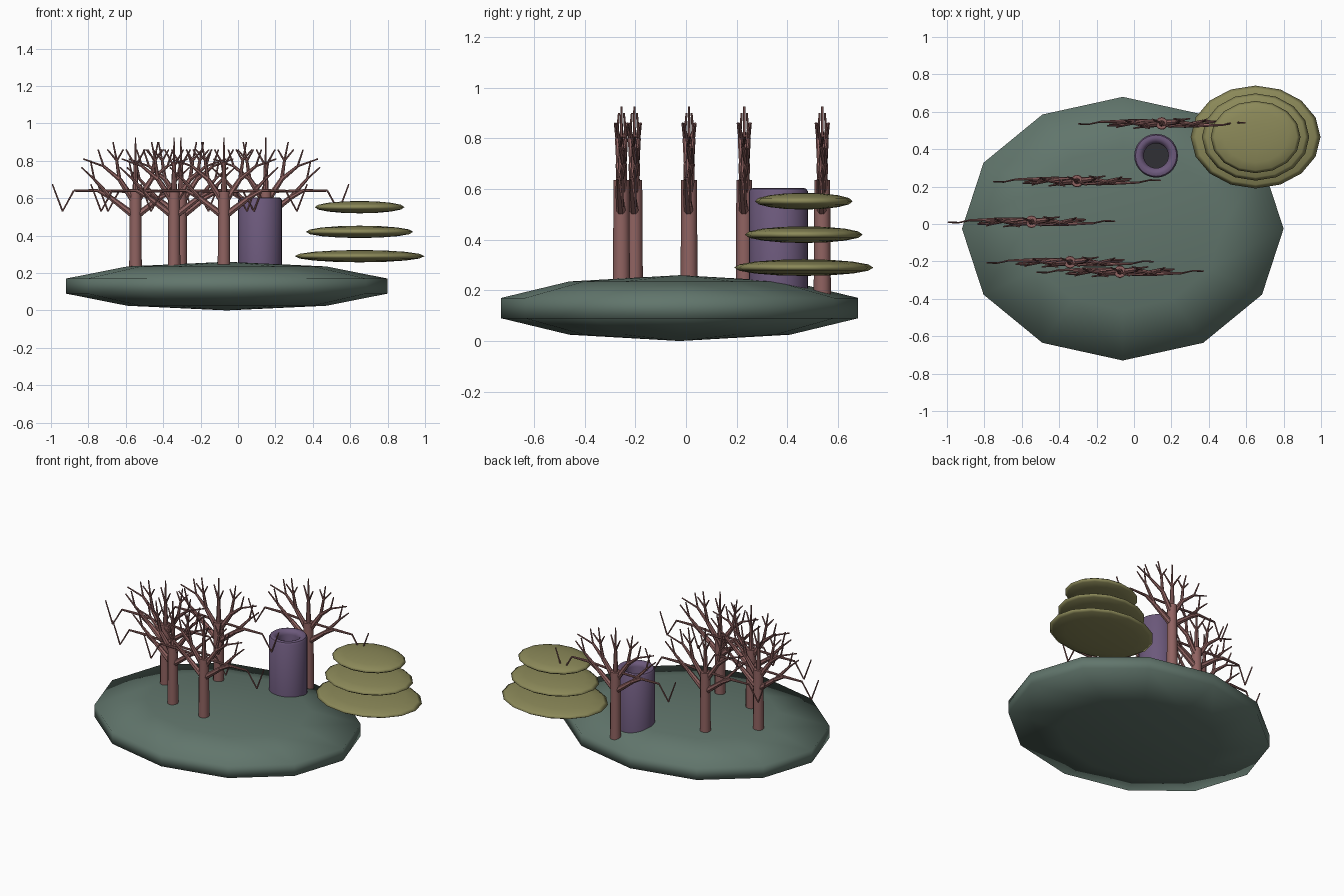
import bpy, bmesh, math
from mathutils import Vector, Matrix

if "Cube" in bpy.data.objects:
    bpy.data.objects.remove(bpy.data.objects["Cube"])


def material(name, rgb):
    m = bpy.data.materials.new(name)
    m.diffuse_color = (*rgb, 1)
    m.use_nodes = True
    m.node_tree.nodes["Principled BSDF"].inputs["Base Color"].default_value = m.diffuse_color
    return m


GREEN = material("moss", (0.12, 0.18, 0.15))
BARK = material("bark", (0.28, 0.125, 0.12))
OLIVE = material("olive", (0.26, 0.25, 0.10))
PURPLE = material("purple", (0.15, 0.10, 0.20))
DARK = material("dark", (0.03, 0.03, 0.035))


def to_mesh(bm, name, mat, angle=40):
    me = bpy.data.meshes.new(name)
    bmesh.ops.recalc_face_normals(bm, faces=bm.faces)
    bm.to_mesh(me)
    bm.free()
    me.materials.append(mat)
    me.polygons.foreach_set("use_smooth", [True] * len(me.polygons))
    me.set_sharp_from_angle(angle=math.radians(angle))
    return me


def add(name, me, loc=(0, 0, 0)):
    ob = bpy.data.objects.new(name, me)
    ob.location = loc
    bpy.context.collection.objects.link(ob)
    return ob


def ellipsoid(name, loc, radii, segs, rings, mat):
    bm = bmesh.new()
    bmesh.ops.create_uvsphere(bm, u_segments=segs, v_segments=rings, radius=1)
    bmesh.ops.scale(bm, vec=radii, verts=bm.verts)
    return add(name, to_mesh(bm, name, mat, 180), loc)


def rod(bm, a, b, r1, r2, sides):
    a, b = Vector(a), Vector(b)
    d = b - a
    rot = d.to_track_quat('Z', 'Y').to_matrix().to_4x4()
    bmesh.ops.create_cone(bm, cap_ends=True, segments=sides, radius1=r1, radius2=r2,
                          depth=d.length, matrix=Matrix.Translation((a + b) / 2) @ rot)


# Low-poly ground mound
ellipsoid("ground_mound", (-0.06, -0.025, 0.13), (0.904, 0.741, 0.13), 12, 5, GREEN)

# Bush made of three floating flattened tiers
for i, (rx, ry, z) in enumerate([(0.347, 0.275, 0.29), (0.287, 0.233, 0.42), (0.24, 0.193, 0.552)]):
    ellipsoid(f"bush_tier_{i + 1}", (0.65, 0.465, z), (rx, ry, 0.033), 16, 8, OLIVE)

# Hollow round tower with softened rim
profile = [(0.117, 0.2), (0.117, 0.59), (0.11, 0.601), (0.096, 0.605),
           (0.082, 0.601), (0.07, 0.59), (0.066, 0.575), (0.066, 0.23)]
bm = bmesh.new()
vs = [bm.verts.new((r, 0, z)) for r, z in profile]
es = [bm.edges.new(p) for p in zip(vs, vs[1:] + vs[:1])]
bmesh.ops.spin(bm, geom=vs + es, cent=(0, 0, 0), axis=(0, 0, 1), angle=math.tau, steps=28)
bmesh.ops.remove_doubles(bm, verts=bm.verts, dist=1e-4)
add("tower", to_mesh(bm, "tower", PURPLE), (0.118, 0.365, 0))
bm = bmesh.new()
bmesh.ops.create_cone(bm, cap_ends=True, segments=28, radius1=0.067, radius2=0.067, depth=0.03)
add("tower_floor", to_mesh(bm, "tower_floor", DARK), (0.118, 0.365, 0.24))

# One side of the fan of branches: x, z start; x, z end; start and end radius; sideways offset of the end
branches = [
    (0, .57, .085, .70, .019, .013, .010), (.085, .70, .10, .80, .011, .008, .018),
    (.10, .80, .12, .90, .006, .004, .010), (.10, .80, .15, .86, .006, .004, .026),
    (.10, .80, .065, .86, .006, .004, .026), (.085, .70, .17, .77, .012, .008, -.005),
    (.17, .77, .20, .86, .006, .004, -.018), (.17, .77, .28, .81, .006, .004, .005),
    (0, .50, .13, .60, .020, .014, -.010), (.13, .60, .20, .64, .013, .010, -.012),
    (.20, .64, .33, .64, .009, .006, -.008), (.33, .64, .39, .53, .005, .004, .005),
    (.39, .53, .445, .675, .005, .004, .003), (.13, .60, .22, .70, .012, .008, .012),
    (.22, .70, .24, .80, .006, .004, .022), (.22, .70, .29, .765, .006, .004, .012),
    (0, .77, .05, .86, .007, .004, -.022), (.035, .635, .20, .64, .008, .007, -.012),
]
bm = bmesh.new()
rod(bm, (0, 0, 0.18), (0, 0, 0.635), 0.034, 0.031, 12)
rod(bm, (0, 0, 0.62), (0, 0, 0.78), 0.017, 0.010, 8)
rod(bm, (0, 0, 0.77), (0, 0, 0.925), 0.007, 0.004, 6)
for s in (1, -1):
    ends = {}
    for x1, z1, x2, z2, r1, r2, y in branches:
        start = (s * x1, s * ends.get((x1, z1), 0), z1)
        ends[(x2, z2)] = y
        rod(bm, start, (s * x2, s * y, z2), r1, r2, 7)
tree = to_mesh(bm, "bare_tree", BARK)

# Five identical bare trees
spots = [(0.148, 0.538), (-0.305, 0.23), (-0.548, 0.012), (-0.342, -0.204), (-0.075, -0.255)]
for i, (x, y) in enumerate(spots):
    add(f"bare_tree_{i + 1}", tree, (x, y, 0))
